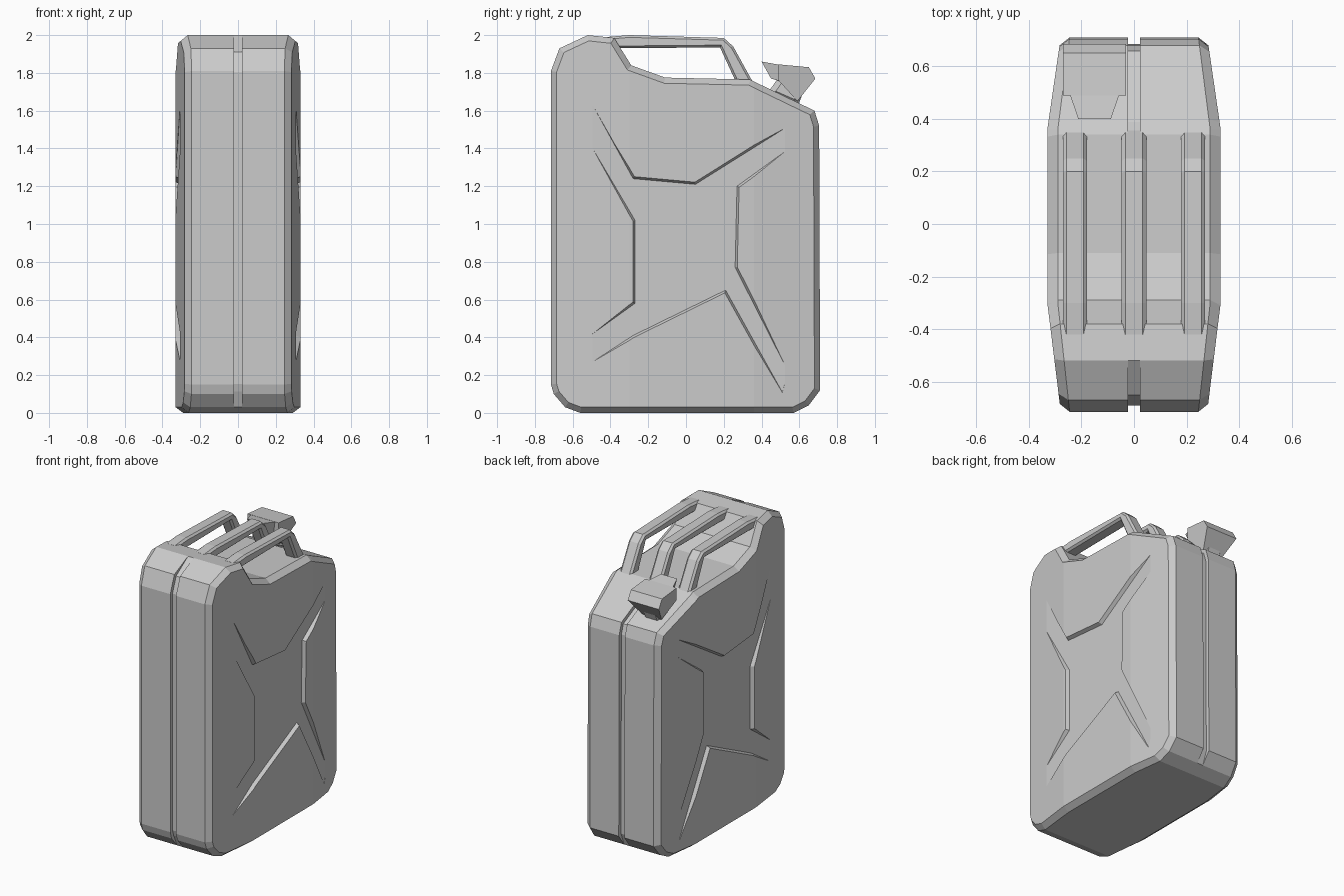
import bpy, bmesh
from mathutils import Vector

cube = bpy.data.objects.get("Cube")
if cube:
    bpy.data.objects.remove(cube, do_unlink=True)

metal = bpy.data.materials.new("plain_grey")
metal.use_nodes = True
metal.diffuse_color = (0.6, 0.6, 0.6, 1)
metal.node_tree.nodes["Principled BSDF"].inputs["Base Color"].default_value = (0.6, 0.6, 0.6, 1)


def inset(poly, d):
    """Move a counter-clockwise outline inward by d."""
    out = []
    for i, p in enumerate(poly):
        p, a, b = Vector(p), Vector(poly[i - 1]), Vector(poly[(i + 1) % len(poly)])
        u, v = (p - a).normalized(), (b - p).normalized()
        n, m = Vector((-u.y, u.x)), Vector((-v.y, v.x))
        out.append(p + (n + m) * d / max(1 + n.dot(m), 0.3))
    return out


def loft(name, layers, shape=None):
    """Join (x, outline) layers along x and cap both ends."""
    bm = bmesh.new()
    loops = [[bm.verts.new((x, p[0], p[1])) for p in poly] for x, poly in layers]
    for a, b in zip(loops, loops[1:]):
        for i in range(len(a)):
            bm.faces.new((a[i - 1], a[i], b[i], b[i - 1]))
    bm.faces.new(loops[0])
    bm.faces.new(loops[-1])
    bmesh.ops.remove_doubles(bm, verts=bm.verts, dist=1e-5)
    if shape:
        shape(bm)
    bmesh.ops.recalc_face_normals(bm, faces=bm.faces)
    mesh = bpy.data.meshes.new(name)
    bm.to_mesh(mesh)
    bm.free()
    mesh.materials.append(metal)
    ob = bpy.data.objects.new(name, mesh)
    bpy.context.collection.objects.link(ob)
    return ob


# Body outline seen from the side (y, z)
outline = [(-0.7, 0.1), (-0.64, 0.03), (-0.56, 0), (0.57, 0), (0.65, 0.04), (0.71, 0.12),
           (0.705, 1.52), (0.68, 1.6), (0.40, 1.735), (0.34, 1.765), (-0.11, 1.775),
           (-0.29, 1.84), (-0.38, 1.985), (-0.52, 2.0), (-0.67, 1.93), (-0.715, 1.81), (-0.715, 0.15)]
rim = inset(outline, 0.03)
# Seam groove runs up the front and back and over the neck slope
seam = [q if (p[0] < -0.55 or p[0] > 0.36) and p[1] > 0.05 else p
        for p, q in zip(outline, inset(outline, 0.025))]


def taper_ends(bm):
    """Crease the sides and narrow them toward the front and back."""
    for y in (-0.3, 0.36):
        bmesh.ops.bisect_plane(bm, geom=bm.verts[:] + bm.edges[:] + bm.faces[:],
                               plane_co=(0, y, 0), plane_no=(0, 1, 0))
    for v in bm.verts:
        if abs(v.co.x) > 0.1:
            t = max((-0.3 - v.co.y) / 0.4, (v.co.y - 0.36) / 0.34, 0)
            v.co.x *= 1 - 0.15 * t


body = loft("can_body", [(-0.33, rim), (-0.29, outline), (-0.022, outline), (-0.022, seam),
                         (0.022, seam), (0.022, outline), (0.29, outline), (0.33, rim)], taper_ends)

# Shallow cross-shaped recess pressed into both sides
cross = [(-0.5, 1.64), (-0.5, 1.41), (-0.27, 1.02), (-0.27, 0.58), (-0.52, 0.4), (-0.51, 0.26),
         (-0.28, 0.41), (0.21, 0.65), (0.51, 0.11), (0.54, 0.22), (0.26, 0.77), (0.27, 1.2),
         (0.56, 1.41), (0.56, 1.53), (0.05, 1.21), (-0.28, 1.24)]
for side in (-1, 1):
    cutter = loft("cross_cutter", [(side * 0.306, cross), (side * 0.34, inset(cross, -0.016))])
    cutter.hide_render = True
    mod = body.modifiers.new("cross_recess", "BOOLEAN")
    mod.operation = "DIFFERENCE"
    mod.solver = "EXACT"
    mod.object = cutter
    bpy.context.view_layer.objects.active = body
    bpy.ops.object.modifier_apply(modifier=mod.name)
    bpy.data.objects.remove(cutter, do_unlink=True)

# Three carrying handles with chamfered edges
bar = [(-0.42, 1.93), (0.18, 1.935), (0.27, 1.74), (0.36, 1.74), (0.25, 1.94),
       (0.2, 1.985), (-0.3, 2.0), (-0.42, 1.99)]
for name, x, half in (("right_handle", -0.225, 0.046), ("centre_handle", 0, 0.047),
                      ("left_handle", 0.225, 0.046)):
    slim = inset(bar, 0.012)
    loft(name, [(x - half, slim), (x - half + 0.014, bar), (x + half - 0.014, bar), (x + half, slim)])

# Tilted neck and flared spout cap
neck_x = -0.15
neck = [(0.43, 1.69), (0.59, 1.62), (0.63, 1.72), (0.5, 1.79)]
loft("spout_neck", [(neck_x - 0.075, inset(neck, 0.03)), (neck_x - 0.045, neck),
                    (neck_x + 0.045, neck), (neck_x + 0.075, inset(neck, 0.03))])


def flare_cap(bm):
    """Pinch the lower edge and the latch of the cap."""
    for v in bm.verts:
        if v.co.z < 1.75 or v.co.y < 0.45:
            v.co.x = neck_x + (v.co.x - neck_x) * 0.62


cap = [(0.49, 1.76), (0.59, 1.65), (0.685, 1.77), (0.65, 1.83), (0.49, 1.845)]
loft("spout_cap", [(neck_x - 0.12, cap), (neck_x + 0.12, cap)], flare_cap)
latch = [(0.45, 1.77), (0.52, 1.75), (0.51, 1.84), (0.4, 1.86)]
loft("cap_latch", [(neck_x - 0.1, latch), (neck_x + 0.1, latch)], flare_cap)
